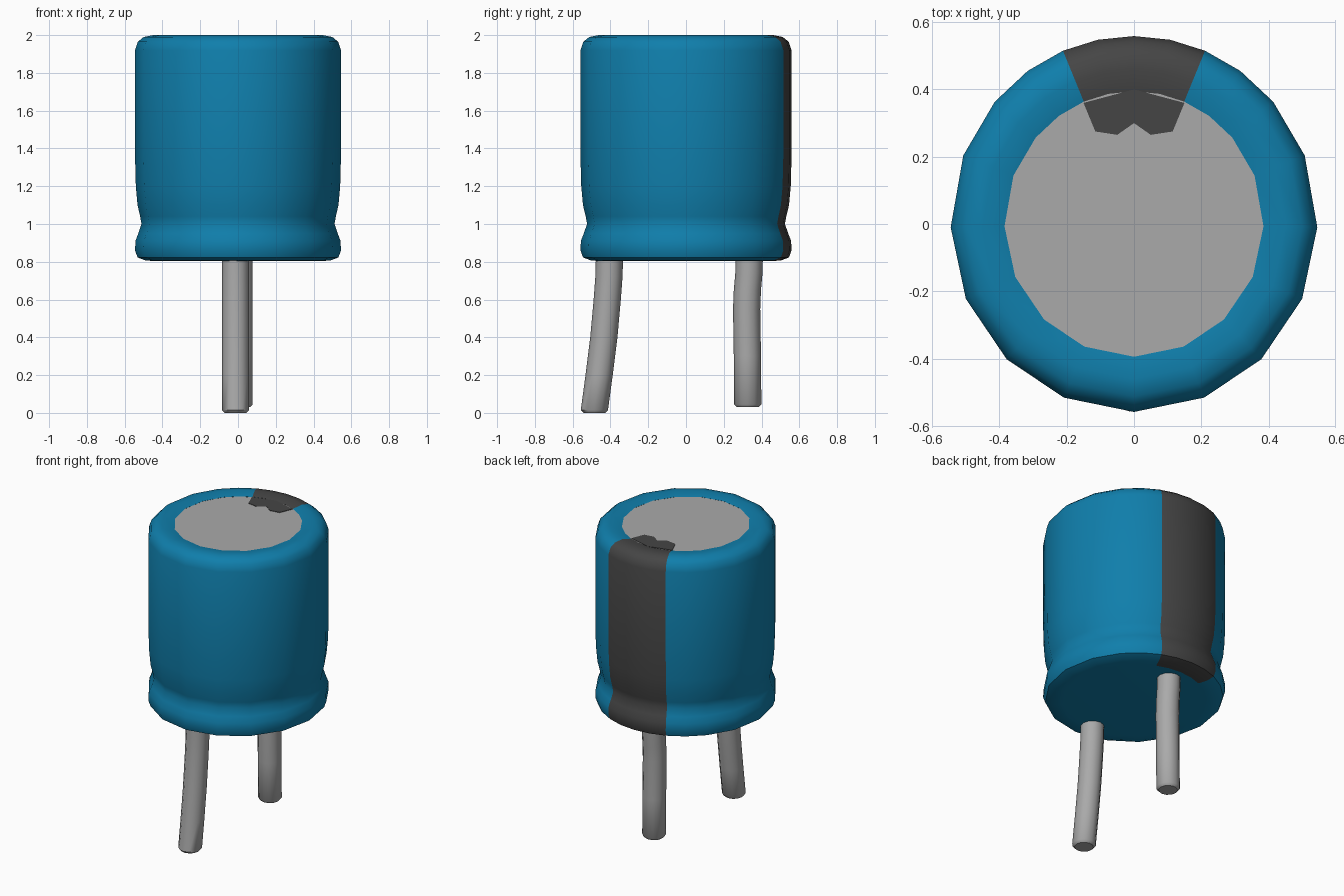
import bpy, bmesh
from math import sin, cos, atan2, degrees, radians, tau
from mathutils import Vector

cube = bpy.data.objects.get("Cube")
if cube:
    bpy.data.objects.remove(cube, do_unlink=True)


def material(name, rgb):
    m = bpy.data.materials.new(name)
    m.use_nodes = True
    m.diffuse_color = (*rgb, 1)
    m.node_tree.nodes["Principled BSDF"].inputs["Base Color"].default_value = (*rgb, 1)
    return m


BLUE = material("blue sleeve", (0.005, 0.21, 0.41))
DARK = material("dark grey stripe", (0.06, 0.06, 0.06))
METAL = material("grey metal", (0.4, 0.4, 0.4))


def loft(name, rings, mats, cap_start=True, cap_end=True, rule=None):
    """Skin a stack of closed rings; rule(face centre) picks the side material."""
    bm = bmesh.new()
    loops = [[bm.verts.new(p) for p in ring] for ring in rings]
    n = len(loops[0])
    for a, b in zip(loops, loops[1:]):
        for i in range(n):
            j = (i + 1) % n
            f = bm.faces.new((a[i], a[j], b[j], b[i]))
            if rule:
                f.material_index = rule(f.calc_center_median())
    if cap_start:
        bm.faces.new(loops[0][::-1])
    if cap_end:
        bm.faces.new(loops[-1])
    bm.normal_update()
    mesh = bpy.data.meshes.new(name)
    bm.to_mesh(mesh)
    bm.free()
    for m in mats:
        mesh.materials.append(m)
    ob = bpy.data.objects.new(name, mesh)
    bpy.context.collection.objects.link(ob)
    bpy.ops.object.select_all(action='DESELECT')
    ob.select_set(True)
    bpy.context.view_layer.objects.active = ob
    bpy.ops.object.shade_smooth_by_angle(angle=radians(45))
    return ob


# Outline corners: finer towards the back, mirrored left to right
half = [-67.5, -46, -23.5, -1, 21.4, 40.6, 54.6, 67.2, 78.6]
ANGLES = [-90] + half + [90] + [180 - a for a in reversed(half)]


def body_ring(r, z):
    return [(r * cos(radians(a)), 1.025 * r * sin(radians(a)), z) for a in ANGLES]


def stripe_rule(c):
    return 1 if 67 < degrees(atan2(c.y / 1.025, c.x)) < 113 else 0


# Sleeve: bottom rim, crimped groove, straight wall, rolled top lip
profile = [(0.43, 0.803), (0.49, 0.807), (0.532, 0.823), (0.545, 0.86),
           (0.543, 0.91), (0.528, 0.95), (0.511, 1.0), (0.518, 1.04),
           (0.532, 1.1), (0.541, 1.2), (0.545, 1.35), (0.545, 1.92),
           (0.53, 1.965), (0.5, 1.99), (0.45, 2.0), (0.385, 1.987)]
loft("sleeve", [body_ring(r, z) for r, z in profile], [BLUE, DARK],
     cap_end=False, rule=stripe_rule)

# Metal lid inside the lip
loft("top_disc", [body_ring(0.39, 1.975), body_ring(0.386, 1.986)], [METAL])

# Ragged end of the stripe lying on the lid
right_edge = [(0.15, 0.36), (0.115, 0.275), (0.05, 0.265)]
tongue = ([(0, 0.4)] + [(-x, y) for x, y in right_edge] + [(0, 0.3)]
          + right_edge[::-1])
loft("stripe_end", [[(x, y, z) for x, y in tongue] for z in (1.984, 1.989)], [DARK])


# Wire legs: round section swept down a gently bent path, rounded at the tip
def leg(name, x, path, radius=0.072, sides=12):
    tip_y, tip_z = path[0]
    stations = [(tip_y, tip_z, radius * 0.8), (tip_y, tip_z + 0.015, radius)]
    stations += [(y, z, radius) for y, z in path[1:]]
    rings = [[Vector((x + r * cos(tau * i / sides), y + r * sin(tau * i / sides), z))
              for i in range(sides)] for y, z, r in stations]
    loft(name, rings, [METAL])


leg("front_leg", -0.013, [(-0.485, 0), (-0.46, 0.2), (-0.435, 0.4),
                          (-0.417, 0.6), (-0.408, 0.72), (-0.405, 0.83)])
leg("back_leg", 0.006, [(0.327, 0.03), (0.325, 0.3), (0.321, 0.55),
                        (0.325, 0.65), (0.333, 0.74), (0.335, 0.83)])
